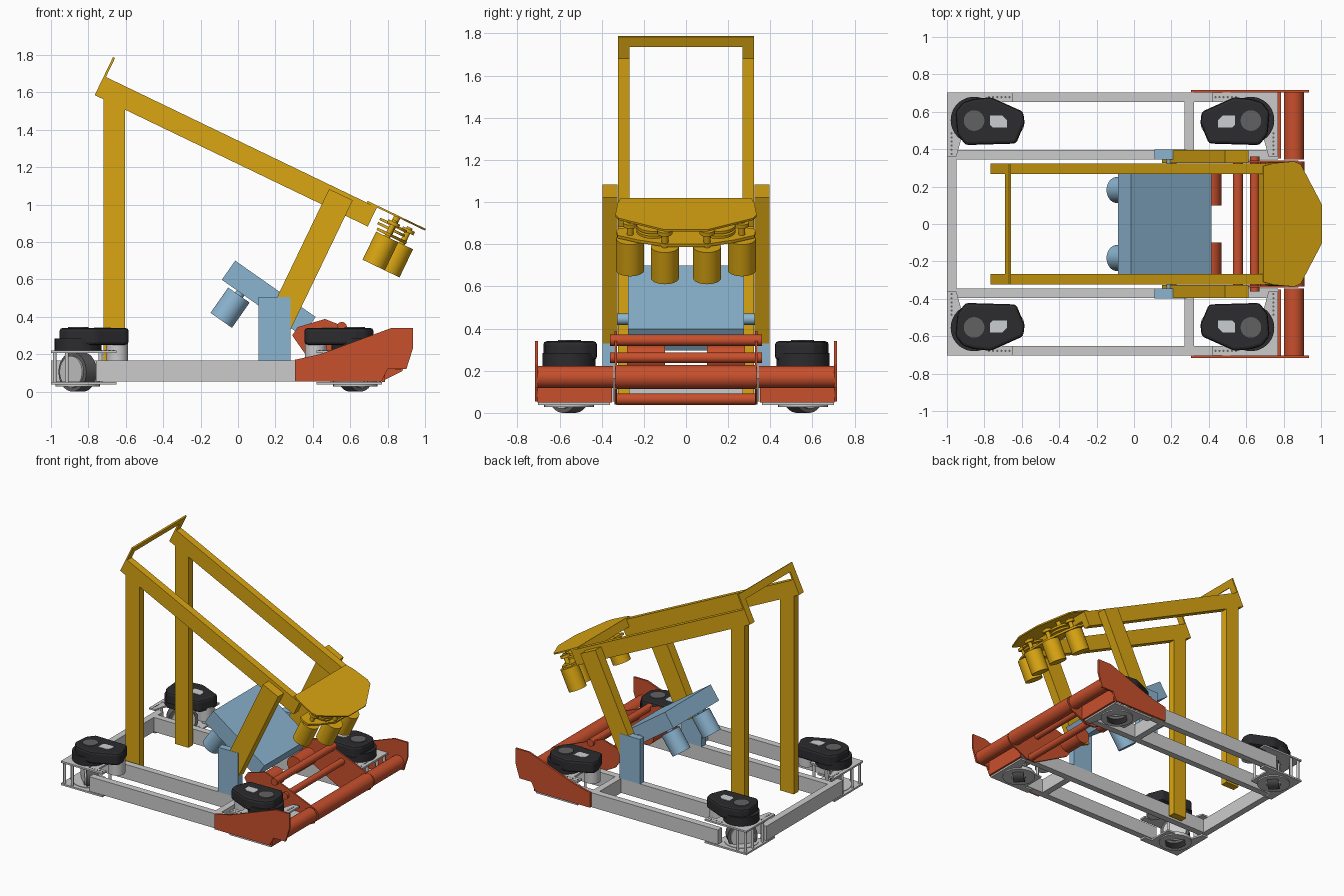
import bpy, bmesh
from math import sin, cos, radians
from mathutils import Vector, Matrix

if "Cube" in bpy.data.objects:
    bpy.data.objects.remove(bpy.data.objects["Cube"])

V = Vector
X, Y, Z = V((1, 0, 0)), V((0, 1, 0)), V((0, 0, 1))
round_parts = []


def material(name, rgb):
    m = bpy.data.materials.new(name)
    m.diffuse_color = (*rgb, 1)
    m.use_nodes = True
    m.node_tree.nodes["Principled BSDF"].inputs["Base Color"].default_value = m.diffuse_color
    return m


YELLOW = material("yellow", (0.70, 0.38, 0.006))
BLUE = material("blue", (0.26, 0.46, 0.63))
RED = material("red", (0.58, 0.08, 0.026))
BLACK = material("black", (0.025, 0.025, 0.028))
DARK = material("dark_grey", (0.12, 0.12, 0.12))
LIGHT = material("light_grey", (0.6, 0.62, 0.64))


def finish(name, bm, mat):
    bmesh.ops.recalc_face_normals(bm, faces=bm.faces)
    me = bpy.data.meshes.new(name)
    bm.to_mesh(me)
    bm.free()
    ob = bpy.data.objects.new(name, me)
    bpy.context.collection.objects.link(ob)
    if mat:
        me.materials.append(mat)
    return ob


def prism(name, pts, c0, c1, mat=None, o=V((0, 0, 0)), a=X, b=Y, c=Z, bevel=0):
    """Extrude profile pts (along axes a, b) from c0 to c1 along axis c."""
    bm = bmesh.new()
    lo, hi = ([bm.verts.new(o + a * p + b * q + c * h) for p, q in pts] for h in (c0, c1))
    bm.faces.new(lo)
    bm.faces.new(hi)
    for i in range(len(pts)):
        j = (i + 1) % len(pts)
        bm.faces.new((lo[i], lo[j], hi[j], hi[i]))
    ob = finish(name, bm, mat)
    if bevel:
        mod = ob.modifiers.new("bevel", "BEVEL")
        mod.width, mod.segments = bevel, 2
    return ob


def rect(a0, a1, b0, b1):
    return [(a0, b0), (a1, b0), (a1, b1), (a0, b1)]


def box(name, x0, x1, y0, y1, z0, z1, mat=None):
    return prism(name, rect(x0, x1, y0, y1), z0, z1, mat)


def cyl(name, p, q, r, mat=None, n=40):
    p, q = V(p), V(q)
    bm = bmesh.new()
    rot = Z.rotation_difference(q - p).to_matrix().to_4x4()
    bmesh.ops.create_cone(bm, cap_ends=True, segments=n, radius1=r, radius2=r,
                          depth=(q - p).length,
                          matrix=Matrix.Translation((p + q) / 2) @ rot)
    ob = finish(name, bm, mat)
    round_parts.append(ob)
    return ob


# Chassis rails
CX = -0.115
for s in (-1, 1):
    box("outer_rail", -0.76, 0.53, s * 0.652, s * 0.703, 0.055, 0.165)
    box("inner_rail", -0.95, 0.77, s * 0.345, s * 0.395, 0.055, 0.165)
    box("middle_cross_rail", 0.27, 0.32, s * 0.395, s * 0.652, 0.055, 0.165)
    box("front_rail_stub", 0.72, 0.77, s * 0.345, s * 0.46, 0.055, 0.165)
box("rear_rail", -1.0, -0.95, -0.46, 0.46, 0.055, 0.165)


# Wheel modules, one per corner (local x measured outward from chassis centre)
def wheel_module(sx, sy):
    o, a, b = V((CX, 0, 0)), X * sx, Y * sy
    at = lambda x, y, z: o + a * x + b * y + Z * z
    plate = [(0.885, 0.703), (0.535, 0.703), (0.535, 0.652), (0.60, 0.652), (0.60, 0.47),
             (0.81, 0.45), (0.835, 0.36), (0.885, 0.36)]
    for z in (0.037, 0.207):
        prism("module_plate", plate, z, z + 0.013, None, o, a, b)
    for i in range(6):
        for x, y in ((0.55 + i * 0.022, 0.678), (0.86, 0.375 + i * 0.022)):
            cyl("bolt_hole", at(x, y, 0.218), at(x, y, 0.2215), 0.006, DARK, 10)
    for x, y in ((0.865, 0.685), (0.80, 0.685), (0.865, 0.60), (0.865, 0.48), (0.62, 0.49)):
        cyl("standoff", at(x, y, 0.05), at(x, y, 0.207), 0.01, None, 16)
    # wheel turned diagonally, with hub facing the outer corner
    d = (a + b).normalized()
    w = at(0.742, 0.555, 0.105)
    cyl("wheel", w - d * 0.04, w + d * 0.04, 0.105, DARK, 48)
    cyl("wheel_hub", w - d * 0.05, w + d * 0.052, 0.085)
    cyl("steering_ring", at(0.742, 0.555, 0.028), at(0.742, 0.555, 0.054), 0.118)
    cyl("steering_drum", at(0.74, 0.555, 0.22), at(0.74, 0.555, 0.285), 0.125, BLACK, 48)
    cover = [(0.745, 0.668), (0.65, 0.678), (0.477, 0.60), (0.47, 0.54), (0.515, 0.43),
             (0.785, 0.422), (0.83, 0.48), (0.84, 0.60), (0.80, 0.65)]
    prism("module_cover", cover, 0.25, 0.34, BLACK, o, a, b, bevel=0.016)
    cyl("encoder_cap", at(0.74, 0.553, 0.33), at(0.74, 0.553, 0.345), 0.055, DARK)
    win = [(0.655, 0.58), (0.59, 0.58), (0.565, 0.555), (0.565, 0.515), (0.64, 0.515), (0.655, 0.53)]
    prism("cover_window", win, 0.335, 0.343, LIGHT, o, a, b)
    cyl("drive_motor", at(0.53, 0.535, 0.165), at(0.53, 0.535, 0.27), 0.058)


for sx in (-1, 1):
    for sy in (-1, 1):
        wheel_module(sx, sy)

# Yellow mast: posts, sloping beams and braces; u runs down the beam, n is its upward normal
t = radians(25.7)
O, U, N = V((-0.717, 0, 1.687)), V((cos(t), 0, -sin(t))), V((sin(t), 0, cos(t)))
loc = lambda u, y, n: O + U * u + Y * y + N * n
for s in (-1, 1):
    post = [(-0.72, 0.055), (-0.605, 0.055), (-0.605, 1.58), (-0.72, 1.635)]
    prism("mast_post", post, s * 0.268, s * 0.323, YELLOW, a=X, b=Z, c=Y)
    prism("sloping_beam", rect(0, 1.62, -0.113, 0), s * 0.268, s * 0.323, YELLOW, O, U, N, Y)
    prism("brace_leg", rect(1.347, 1.487, -0.80, -0.022), s * 0.325, s * 0.395, YELLOW, O, U, N, Y)
hoop = [(-0.323, 0), (-0.268, 0), (-0.268, 0.06), (0.268, 0.06), (0.268, 0), (0.323, 0),
        (0.323, 0.113), (-0.323, 0.113)]
prism("top_hoop", hoop, 0, 0.012, YELLOW, O, Y, N, U)
prism("head_crossbar", rect(1.56, 1.62, -0.055, 0), -0.268, 0.268, YELLOW, O, U, N, Y)

# Shooter head: two plates, rollers and four motors
half = [(1.56, 0.31), (1.62, 0.325), (1.74, 0.335), (1.78, 0.32), (1.905, 0.105)]
prism("head_plate", half + [(u, -y) for u, y in reversed(half)], 0, 0.01, YELLOW, O, U, Y, N)
half = [(1.67, 0.315), (1.70, 0.33), (1.75, 0.325), (1.80, 0.23), (1.845, 0.1)]
prism("lower_head_plate", half + [(u, -y) for u, y in reversed(half)], -0.11, -0.095, YELLOW, O, U, Y, N)
for s in (-1, 1):
    for u, y in ((1.738, 0.265), (1.825, 0.10)):
        cyl("head_motor", loc(u, s * y, -0.285), loc(u, s * y, -0.118), 0.066, YELLOW)
        cyl("motor_shaft", loc(u, s * y, -0.118), loc(u, s * y, -0.02), 0.016, YELLOW, 20)
        cyl("shaft_collar", loc(u, s * y, -0.05), loc(u, s * y, -0.03), 0.035, YELLOW, 28)
    for n in (-0.08, -0.055):
        cyl("head_gear", loc(1.74, s * 0.155, n), loc(1.74, s * 0.155, n + 0.014), 0.08, YELLOW)
    cyl("gear_shaft", loc(1.74, s * 0.155, -0.1), loc(1.74, s * 0.155, 0), 0.018, YELLOW, 20)

# Blue feeder: tilted box on two upright brackets, with motors beneath
t = radians(35)
P, A, B = V((-0.015, 0, 0.70)), V((cos(t), 0, -sin(t))), V((sin(t), 0, cos(t)))
prism("feeder_box", rect(0, 0.525, -0.125, 0), -0.275, 0.275, BLUE, P, A, B, Y)
cyl("feeder_axle", (0.2, -0.36, 0.445), (0.2, 0.36, 0.445), 0.027, BLUE)
for s in (-1, 1):
    box("feeder_bracket", 0.11, 0.28, s * 0.345, s * 0.397, 0.165, 0.505, BLUE)
    m = V((0.005, s * 0.182, 0.516))
    cyl("feeder_motor", m - B * 0.165, m, 0.07, BLUE)
    cyl("feeder_motor_shaft", m, m + B * 0.08, 0.025, BLUE, 20)

# Red intake: outer and inner side plates, bumper panels, rollers
side = [(0.305, 0.055), (0.305, 0.17), (0.44, 0.20), (0.82, 0.34), (0.935, 0.34),
        (0.935, 0.23), (0.90, 0.12), (0.80, 0.12), (0.768, 0.055)]
inner = [(0.29, 0.30), (0.32, 0.345), (0.465, 0.388), (0.60, 0.335), (0.88, 0.22),
         (0.88, 0.11), (0.74, 0.04), (0.66, 0.04), (0.36, 0.20)]
for s in (-1, 1):
    prism("intake_side_plate", side, s * 0.703, s * 0.717, RED, a=X, b=Z, c=Y)
    prism("intake_inner_plate", inner, s * 0.328, s * 0.34, RED, a=X, b=Z, c=Y)
    box("bumper_panel", 0.77, 0.785, s * 0.35, s * 0.705, 0.05, 0.17, RED)
    cyl("outer_front_roller", (0.855, s * 0.345, 0.17), (0.855, s * 0.705, 0.17), 0.053, RED)
    cyl("intake_motor", (0.405, s * 0.10, 0.26), (0.405, s * 0.28, 0.26), 0.062, RED)
for x, z, r, w in ((0.855, 0.17, 0.057, 0.335), (0.555, 0.345, 0.027, 0.36),
                   (0.645, 0.262, 0.025, 0.36), (0.70, 0.065, 0.027, 0.33),
                   (0.46, 0.30, 0.02, 0.33)):
    if x != 0.46:
        cyl("intake_roller", (x, -w, z), (x, w, z), r, RED)

# Smooth the round parts, keeping cap edges sharp
bpy.ops.object.select_all(action='DESELECT')
for ob in round_parts:
    ob.select_set(True)
bpy.context.view_layer.objects.active = round_parts[0]
bpy.ops.object.shade_smooth_by_angle()
